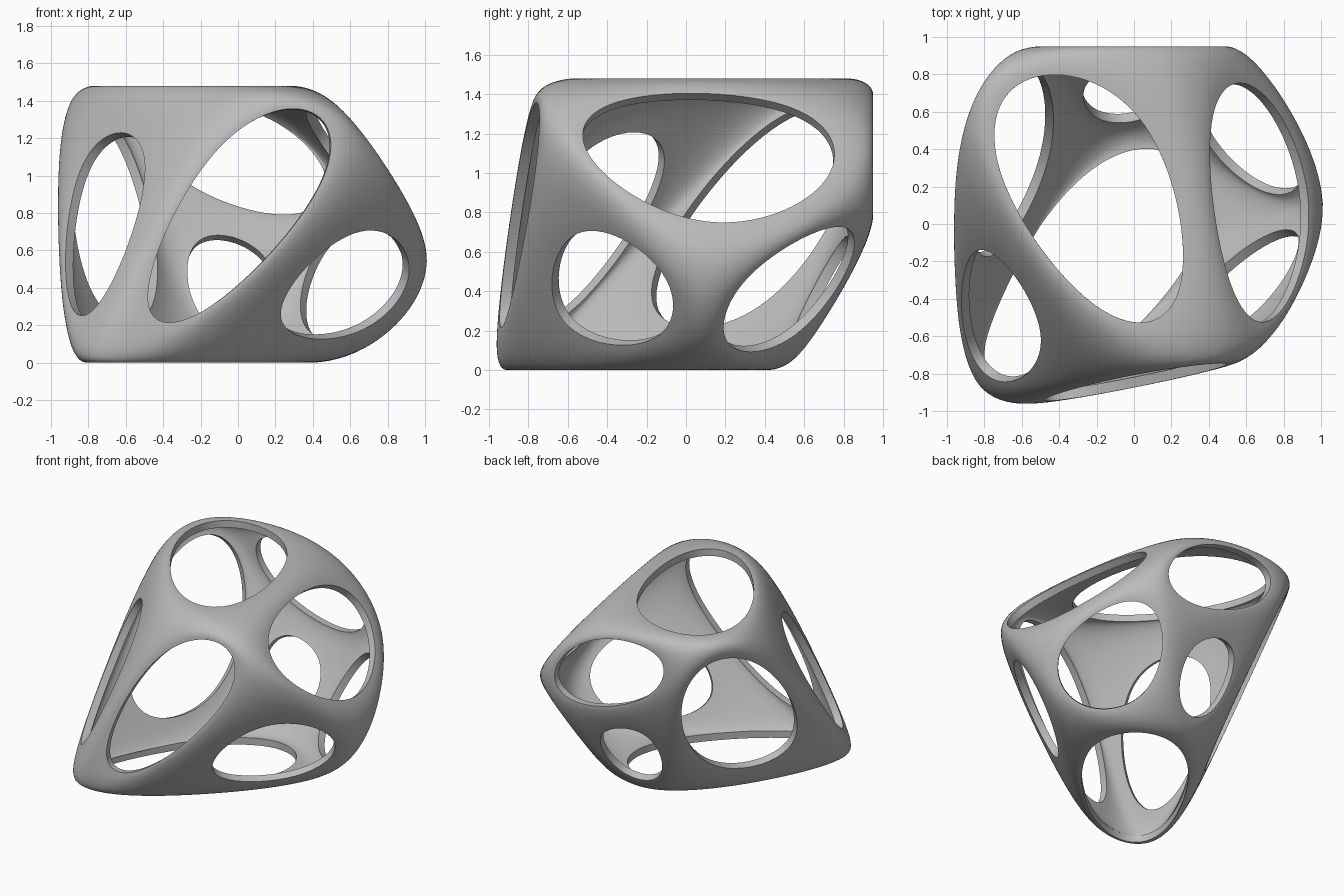
import bpy
import bmesh
from mathutils import Vector

cube = bpy.data.objects.get("Cube")
if cube:
    bpy.data.objects.remove(cube, do_unlink=True)

# Flat sides of the solid: outward normal and distance
SIDES = [
    ((0, 0, 1), 1.48),               # top
    ((0, 0, -1), 0.0),               # bottom
    ((0, 1, 0), 0.95),               # back
    ((-0.75, -0.53, 0.41), 1.13),    # front corner, -x side
    ((0.13, -1, 0.08), 0.907),       # front
    ((0.78, 0.12, 0.61), 1.2),       # upper +x side
    ((0.62, -0.63, -0.455), 0.42),   # lower front, +x side
    ((0.56, 0.60, -0.545), 0.45),    # lower back, +x side
    ((-0.15, 0.85, -0.47), 0.448),   # lower back
    ((-0.76, 0.42, -0.36), 0.435),   # back corner, -x side
]
ROUNDNESS = 0.3
HOLE_SCALE = 1.03
WALL = 0.055


def cut_solid(sides):
    """Cut a block down to the convex solid bounded by the sides."""
    bm = bmesh.new()
    bmesh.ops.create_cube(bm, size=6)
    for normal, dist in sides:
        n = Vector(normal)
        bmesh.ops.bisect_plane(
            bm, geom=bm.verts[:] + bm.edges[:] + bm.faces[:],
            plane_co=n * dist / n.length_squared, plane_no=n, clear_outer=True)
        bmesh.ops.holes_fill(bm, edges=bm.edges[:], sides=0)
    bmesh.ops.recalc_face_normals(bm, faces=bm.faces[:])
    return bm


def open_faces(bm, roundness, scale):
    """Replace every face by a ring around a relaxed, scaled opening."""
    faces = bm.faces[:]
    for face in faces:
        centre = face.calc_center_median()
        outer = face.verts[:]
        count = len(outer)
        inner = []
        for i, v in enumerate(outer):
            between = (outer[i - 1].co + outer[(i + 1) % count].co) / 2
            relaxed = v.co.lerp(between, roundness)
            inner.append(bm.verts.new(centre + (relaxed - centre) * scale))
        for i in range(count):
            j = (i + 1) % count
            bm.faces.new((outer[i], outer[j], inner[j], inner[i]))
    bmesh.ops.delete(bm, geom=faces, context='FACES_ONLY')


# Cage with one opening per side
bm = cut_solid(SIDES)
open_faces(bm, ROUNDNESS, HOLE_SCALE)
mesh = bpy.data.meshes.new("rounded_shell")
bm.to_mesh(mesh)
bm.free()
shell = bpy.data.objects.new("rounded_shell", mesh)
bpy.context.collection.objects.link(shell)

# Plain grey material
grey = bpy.data.materials.new("plain grey")
grey.use_nodes = True
colour = (0.5, 0.5, 0.5, 1)
grey.diffuse_color = colour
for node in grey.node_tree.nodes:
    if node.type == 'BSDF_PRINCIPLED':
        node.inputs["Base Color"].default_value = colour
mesh.materials.append(grey)

# Round the cage, then give it a wall with crisp rims
rounding = shell.modifiers.new("rounding", 'SUBSURF')
rounding.levels = rounding.render_levels = 4
wall = shell.modifiers.new("wall", 'SOLIDIFY')
wall.thickness = WALL
wall.offset = -1

bpy.ops.object.select_all(action='DESELECT')
shell.select_set(True)
bpy.context.view_layer.objects.active = shell
for name in ("rounding", "wall"):
    bpy.ops.object.modifier_apply(modifier=name)
bpy.ops.object.shade_smooth_by_angle(angle=0.7)
